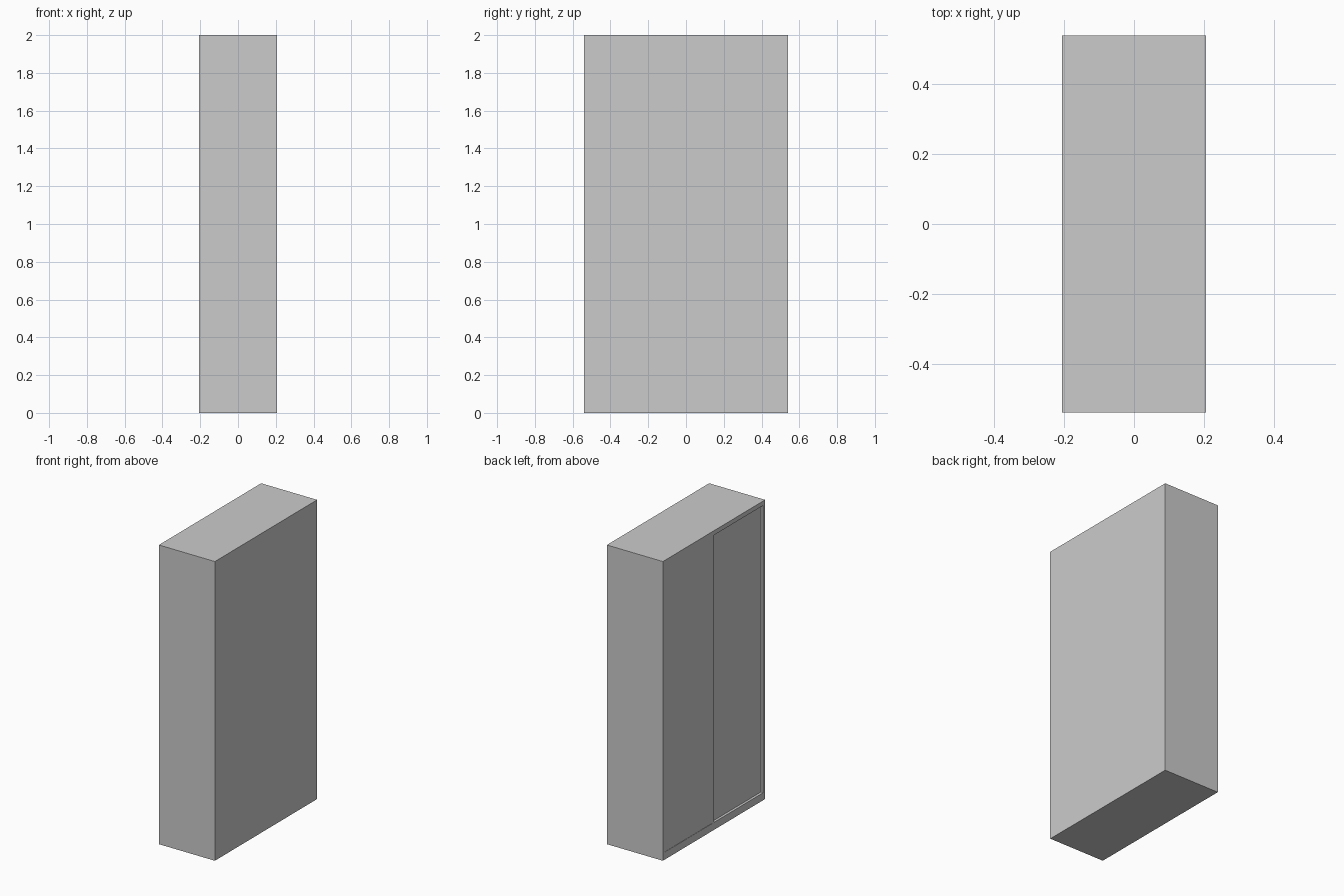
import bpy

if "Cube" in bpy.data.objects:
    bpy.data.objects.remove(bpy.data.objects["Cube"])

X0, X1 = -0.207, 0.207   # doors face -x
Y = 0.54
T = 0.02                 # board thickness
PLINTH, TOP = 0.05, 0.03


def board(name, x, y, z):
    """Box given by its (min, max) range on each axis."""
    bpy.ops.mesh.primitive_cube_add(size=1, location=[sum(r) / 2 for r in (x, y, z)])
    ob = bpy.context.object
    ob.name = name
    ob.scale = [r[1] - r[0] for r in (x, y, z)]
    bpy.ops.object.transform_apply(location=False, rotation=False, scale=True)
    return ob


# Carcass: two sides, back, top and plinth
board("side_panel_front", (X0, X1), (-Y, -Y + T), (0, 2))
board("side_panel_back", (X0, X1), (Y - T, Y), (0, 2))
board("rear_panel", (X1 - T, X1), (-Y + T, Y - T), (0, 2))
board("top_panel", (X0, X1 - T), (-Y + T, Y - T), (2 - TOP, 2))
board("plinth", (X0, X1 - T), (-Y + T, Y - T), (0, PLINTH))

# Centre stile between the two door openings
board("centre_stile", (X0, X0 + 0.05), (0.0, T), (PLINTH, 2 - TOP))

# Doors: one almost flush, the other set back in its opening
board("outer_door", (X0 + 0.002, X0 + 0.022), (T, Y - T), (PLINTH, 2 - TOP))
board("inner_door", (X0 + 0.017, X0 + 0.037), (-Y + T, 0.0), (PLINTH, 2 - TOP))
